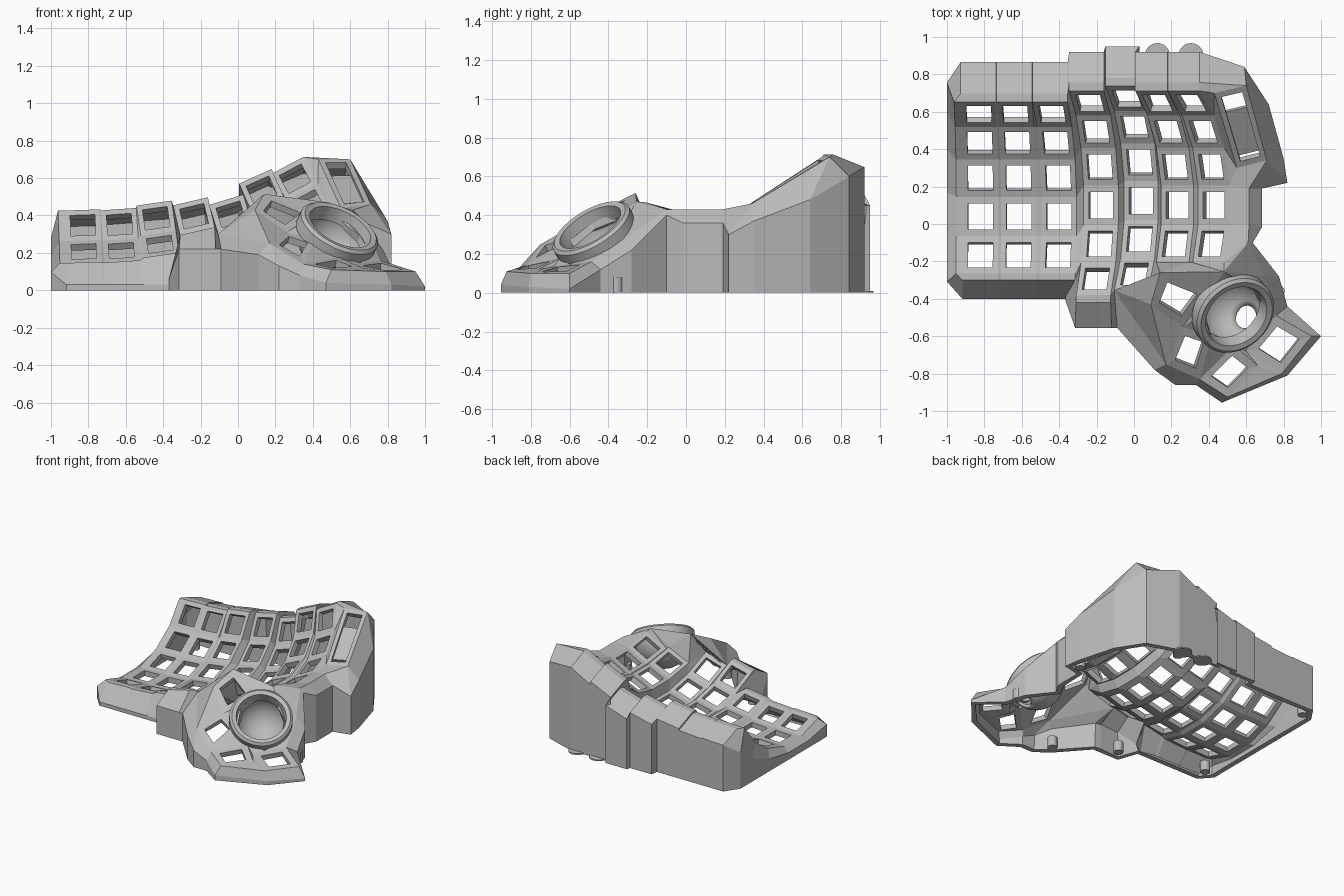
import bpy, bmesh
from math import sin, cos, radians, pi
from mathutils import Vector, Matrix

cube = bpy.data.objects.get("Cube")
if cube:
    bpy.data.objects.remove(cube)

grey = bpy.data.materials.new("warm_grey_plastic")
grey.use_nodes = True
grey.diffuse_color = (0.5, 0.5, 0.5, 1)
grey.node_tree.nodes["Principled BSDF"].inputs["Base Color"].default_value = (0.5, 0.5, 0.5, 1)


def add_object(name, bm, thickness=0, offset=-1, smooth=False):
    """Turn a bmesh into a named object, optionally thickened."""
    mesh = bpy.data.meshes.new(name)
    bm.to_mesh(mesh)
    bm.free()
    obj = bpy.data.objects.new(name, mesh)
    bpy.context.collection.objects.link(obj)
    mesh.materials.append(grey)
    if thickness:
        mod = obj.modifiers.new("thickness", 'SOLIDIFY')
        mod.thickness, mod.offset = thickness, offset
    if smooth:
        bpy.ops.object.select_all(action='DESELECT')
        obj.select_set(True)
        bpy.context.view_layer.objects.active = obj
        bpy.ops.object.shade_smooth_by_angle()
    return obj


# Case surface: points that coincide share one vertex
shell = bmesh.new()
shared = {}


def vert(p):
    key = tuple(round(c, 4) for c in p)
    if key not in shared:
        shared[key] = shell.verts.new(p)
    return shared[key]


def face(*points):
    verts = list(dict.fromkeys(vert(p) for p in points))
    if len(verts) > 2 and not shell.faces.get(verts):
        shell.faces.new(verts)


def blend(q, u, v):
    return q[0].lerp(q[1], u).lerp(q[3].lerp(q[2], u), v)


def holed(q, mu, mv):
    """Four-sided plate with a four-sided opening inside margins mu, mv."""
    inner = [blend(q, u, v) for u, v in ((mu, mv), (1 - mu, mv), (1 - mu, 1 - mv), (mu, 1 - mv))]
    for i in range(4):
        k = (i + 1) % 4
        face(q[i], q[k], inner[k], inner[i])


# Key columns: x, y, z of the lowest key, sideways tilt, first row edge, back wall y
columns = [
    (-.82, .04, .08, 2, -1.5, .865),
    (-.615, .04, .085, 4, -1.5, .865),
    (-.40, .04, .12, 8, -1.5, .865),
    (-.175, .10, .135, 13, -2.5, .92),
    (.04, .125, .15, 17, -2.5, .95),
    (.235, .10, .29, 24, -1.5, .92),
    (.43, .10, .36, 28, -1.5, .92),
]
RADIUS, HALF, STEP, BACK = .71, .095, radians(17), 3.5


def deck(c, side, row):
    """Point on the left (-1) or right (1) edge of a curved key column."""
    x, y, z, tilt = columns[c][:4]
    t, w = radians(tilt), side * HALF
    h = RADIUS * (1 - cos(row * STEP))
    return Vector((x + w * cos(t) - h * sin(t), y + RADIUS * sin(row * STEP),
                   z + w * sin(t) + h * cos(t)))


def rows(start):
    return [start + i for i in range(int(BACK - start))]


for c, col in enumerate(columns):
    for r in rows(col[4]):
        holed([deck(c, -1, r), deck(c, 1, r), deck(c, 1, r + 1), deck(c, -1, r + 1)], .15, .165)
    if c < 6:
        for r in rows(max(col[4], columns[c + 1][4])):
            face(deck(c, 1, r), deck(c + 1, -1, r), deck(c + 1, -1, r + 1), deck(c, 1, r + 1))

# Side panel with a long slot
panel = [Vector(p) for p in ((.43, .70, .70), (.60, .74, .70), (.71, .34, .46), (.55, .30, .44))]
p_in, p_back, p_front, p_low = panel
holed(panel, .17, .07)
edge = {r: deck(6, 1, r) for r in (-1.5, -.5, .5, 1.5, 2.5, 3.5)}
face(edge[3.5], edge[2.5], p_in)
face(edge[2.5], edge[1.5], p_in)
face(edge[1.5], p_low, p_in)
face(edge[1.5], edge[.5], p_low)

# Thumb cluster around the ball socket
ball = Vector((.535, -.48, .315))
normal = Vector((.40, -.47, .787)).normalized()


def on_socket(angle, r=.17):
    dx, dy = r * cos(angle), r * sin(angle)
    return ball + Vector((dx, dy, -(normal.x * dx + normal.y * dy) / normal.z - .035))


o = [on_socket(i * pi / 4) for i in range(8)]
T = {k: Vector(p) for k, p in dict(
    peak=(.14, -.26, .515), ridge=(.48, -.255, .47), left=(.09, -.43, .43),
    waist=(.26, -.55, .31), east=(.70, -.28, .30), hip=(.76, -.49, .16),
    tip=(.95, -.60, .10), low=(.79, -.80, .10), toe=(.50, -.925, .11),
    heel=(.35, -.83, .14), west=(.17, -.75, .25), mid=(.60, -.68, .135),
    gap=(.665, -.76, .12)).items()}
peak, ridge, left, waist, east, hip, tip, low, toe, heel, west, mid, gap = T.values()
for q in ([left, peak, o[3], waist], [west, waist, o[5], heel],
          [heel, o[6], gap, toe], [mid, hip, tip, low]):
    holed(q, .19, .19)

front = -1.5
corner, q_right = deck(4, -1, -2.5), deck(4, 1, -2.5)
c5, d6l, d6r, d7l = deck(4, 1, front), deck(5, -1, front), deck(5, 1, front), deck(6, -1, front)
for tri in (
        (peak, ridge, o[3]), (ridge, o[2], o[3]), (ridge, o[1], o[2]), (ridge, east, o[1]),
        (east, hip, o[0]), (east, o[0], o[1]), (hip, o[7], o[0]), (hip, mid, o[7]),
        (mid, o[6], o[7]), (o[6], mid, gap), (mid, low, gap), (gap, low, toe),
        (o[3], o[4], waist), (o[4], o[5], waist), (o[5], o[6], heel),
        (corner, left, west), (left, waist, west), (corner, peak, left),
        (corner, q_right, peak), (q_right, c5, d6l), (q_right, d6l, peak),
        (d6l, d6r, peak), (d6r, ridge, peak), (d6r, d7l, ridge), (d7l, edge[front], ridge)):
    face(*tri)

# Outer wall: a ring of profiles (deck edge, lip, shoulder, ground)
ring = []


def wall(p, lip, x, y, z):
    ring.append((p, lip, Vector((x, y, z)), Vector((x, y, 0))))


for c, col in enumerate(columns):                      # back
    for s in (-1, 1):
        p = deck(c, s, BACK)
        wall(p, p + Vector((0, .045, 0)), p.x, col[5], p.z - .065)
wall(p_in, p_back, .59, .84, .60)                      # right side
wall(p_back, p_back, .72, .64, .48)
wall(p_front, p_front, .80, .35, .37)
wall(p_front, p_front, .82, .22, .30)
wall(p_low, p_front, .82, .22, .30)
wall(edge[.5], Vector((.615, .19, .43)), .685, .19, .36)
wall(edge[-.5], Vector((.615, 0, .43)), .685, -.015, .36)
join = Vector((.61, -.10, .43))
wall(edge[front], join, .635, -.10, .40)
wall(ridge, join, .635, -.10, .40)
for p, x, y, z in (                                    # thumb cluster
        (east, .775, -.28, .22), (hip, .82, -.44, .12), (tip, 1, -.60, .02),
        (low, .82, -.81, .03), (toe, .47, -.955, .04), (heel, .33, -.86, .08),
        (west, .22, -.86, .13), (west, .11, -.78, .19), (corner, -.09, -.555, .22)):
    wall(p, p, x, y, z)
for s, x in ((1, -.12), (-1, -.315)):                  # front
    p = deck(3, s, -2.5)
    wall(p, p - Vector((0, .04, 0)), x, -.555, .22)
p = deck(3, -1, front)
wall(p, p, -.37, -.40, .06)
for c in (2, 1, 0):
    for s in (1, -1):
        p = deck(c, s, front)
        wall(p, p - Vector((0, .035, 0)), min(p.x, -.37) if s > 0 else p.x, -.40, .03)
for r in rows(front) + [BACK]:                         # left side
    p = deck(0, -1, r)
    wall(p, p - Vector((.035, 0, 0)), -1, p.y * 1.16, p.z * .66)
for a, b in zip(ring, ring[1:] + ring[:1]):
    for i in range(3):
        face(a[i], b[i], b[i + 1], a[i + 1])

bmesh.ops.recalc_face_normals(shell, faces=shell.faces[:])
if sum(f.normal.z * f.calc_area() for f in shell.faces) < 0:
    bmesh.ops.reverse_faces(shell, faces=shell.faces[:])
add_object("keyboard_case", shell, .04)

# Recessed floor in the slot
bm = bmesh.new()
sink = Vector((.02, -.02, -.045))
bm.faces.new([bm.verts.new(blend(panel, u, v) + sink)
              for u, v in ((.1, .78), (.9, .78), (.9, .2), (.1, .2))])
bmesh.ops.recalc_face_normals(bm, faces=bm.faces[:])
add_object("slot_floor", bm, .02, 0)

# Raised ring of the ball socket, lathed from a section
bm = bmesh.new()
section = [(.225, -.05), (.225, .02), (.208, .035), (.178, .03), (.168, -.05)]
N = 48
loops = [[bm.verts.new((r * cos(2 * pi * i / N), r * sin(2 * pi * i / N), z)) for i in range(N)]
         for r, z in section]
for a, b in zip(loops, loops[1:] + loops[:1]):
    for i in range(N):
        bm.faces.new((a[i], a[i - 1], b[i - 1], b[i]))
bmesh.ops.recalc_face_normals(bm, faces=bm.faces[:])
turn = Vector((0, 0, 1)).rotation_difference(normal).to_matrix().to_4x4()
bm.transform(Matrix.Translation(ball) @ turn)
add_object("socket_ring", bm, smooth=True)

# Round bowl of the socket with a sensor opening
bm = bmesh.new()
SIZE = .18
bmesh.ops.create_uvsphere(bm, u_segments=36, v_segments=18, radius=SIZE)
bmesh.ops.delete(bm, geom=[v for v in bm.verts if v.co.z < -SIZE * cos(radians(15))], context='VERTS')
turn = Vector((0, 0, -1)).rotation_difference(Vector((.47, -.21, -.857))).to_matrix().to_4x4()
bm.transform(Matrix.Translation(ball - normal * .04) @ turn)
bmesh.ops.bisect_plane(bm, geom=bm.verts[:] + bm.edges[:] + bm.faces[:],
                       plane_co=ball, plane_no=normal, clear_outer=True)
add_object("socket_bowl", bm, .02, 1, smooth=True)


def disc(name, x, y, radius, height):
    bm = bmesh.new()
    bmesh.ops.create_cone(bm, cap_ends=True, segments=24, radius1=radius, radius2=radius, depth=height,
                          matrix=Matrix.Translation((x, y, height / 2)))
    add_object(name, bm, smooth=True)


# Thin pads at the back and screw posts inside
for x in (.125, .305):
    disc("back_pad", x, .90, .067, .01)
for x, y in ((-.91, .77), (-.9, -.29), (-.25, -.47), (.30, .84), (.72, .27), (.15, -.72), (.77, -.36)):
    disc("screw_post", x, y, .035, .08)
